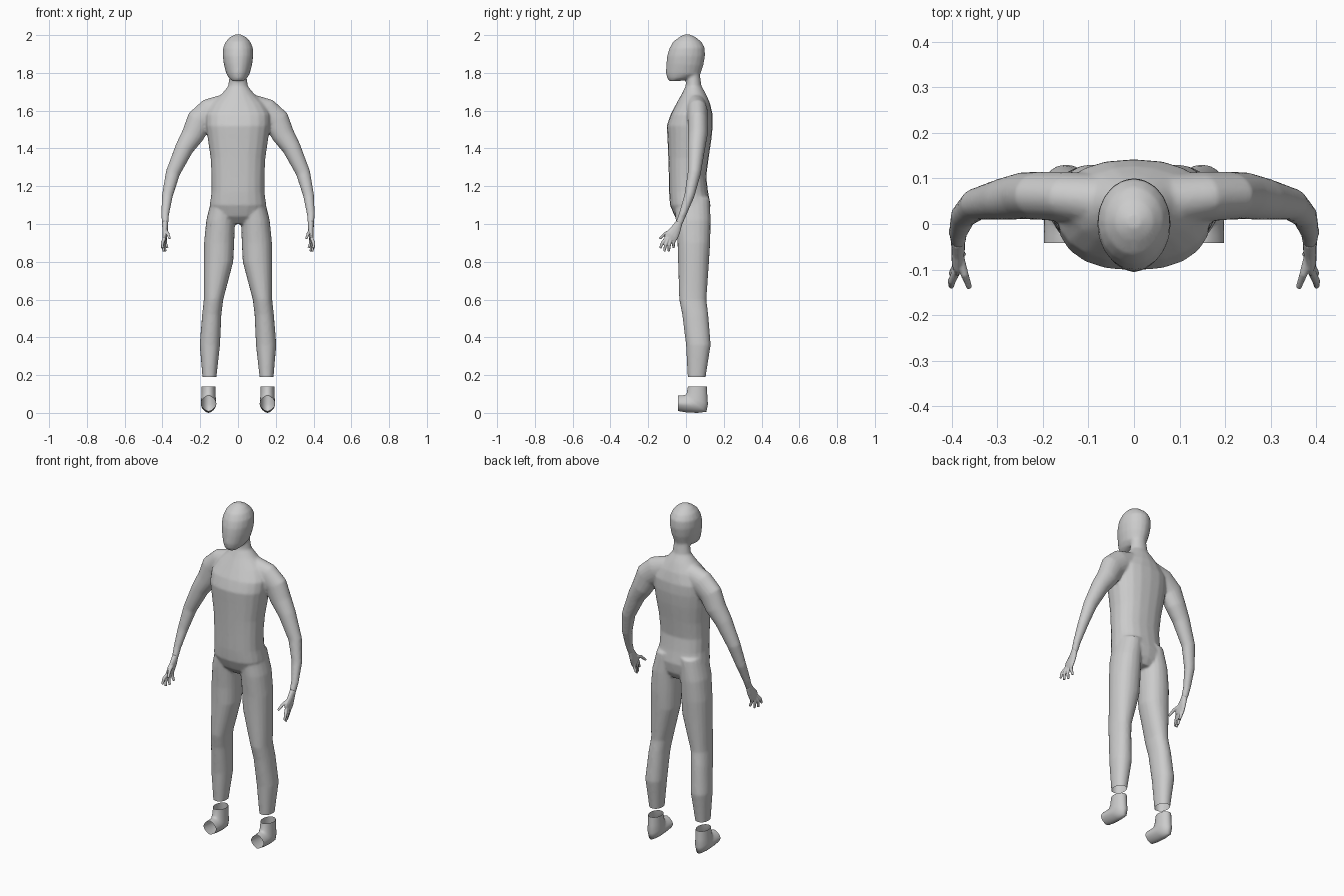
import bpy, bmesh, math
from mathutils import Vector as V

if "Cube" in bpy.data.objects:
    bpy.data.objects.remove(bpy.data.objects["Cube"])

grey = bpy.data.materials.new("plain grey")
grey.diffuse_color = (0.6, 0.6, 0.6, 1)
grey.use_nodes = True
grey.node_tree.nodes["Principled BSDF"].inputs["Base Color"].default_value = grey.diffuse_color


def loft(bm, rings, caps=True, sides=20):
    """Skin a tube over rings of (centre, half axis, half axis, squareness)."""
    loops = []
    for c, u, v, p in rings:
        pts = []
        for i in range(sides):
            a = 2 * math.pi * i / sides
            ca, sa = math.cos(a), math.sin(a)
            pts.append(bm.verts.new(c + u * math.copysign(abs(ca) ** p, ca)
                                    + v * math.copysign(abs(sa) ** p, sa)))
        loops.append(pts)
    for a, b in zip(loops, loops[1:]):
        for i in range(sides):
            j = (i + 1) % sides
            bm.faces.new((a[i], a[j], b[j], b[i]))
    if caps:
        bm.faces.new(loops[0][::-1])
        bm.faces.new(loops[-1])


def slice_ring(x, rx, front, back, p=1.0):
    """Ring spanning front to back points (y, z), rx wide each side of x."""
    f, b = V((x, *front)), V((x, *back))
    return (f + b) / 2, V((rx, 0, 0)), (b - f) / 2, p


def limb(bm, pts, **kw):
    """Tube along (x, y, z, width radius, depth radius) points."""
    cs = [V(q[:3]) for q in pts]
    rings = []
    for i, q in enumerate(pts):
        t = (cs[min(i + 1, len(cs) - 1)] - cs[max(i - 1, 0)]).normalized()
        side = t.cross(V((0, 1, 0))).normalized()
        rings.append((cs[i], side * q[3], side.cross(t) * q[4], 1.0))
    loft(bm, rings, **kw)


def finish(name, bm):
    bmesh.ops.recalc_face_normals(bm, faces=bm.faces)
    for f in bm.faces:
        f.smooth = True
    me = bpy.data.meshes.new(name)
    bm.to_mesh(me)
    bm.free()
    me.materials.append(grey)
    ob = bpy.data.objects.new(name, me)
    bpy.context.collection.objects.link(ob)
    return ob


def fuse(ob, voxel, smooth, cut_z=None):
    """Merge overlapping tubes into one skin, optionally open it below cut_z."""
    m = ob.modifiers.new("merge", 'REMESH')
    m.mode, m.voxel_size, m.use_smooth_shade = 'VOXEL', voxel, True
    m = ob.modifiers.new("blend", 'SMOOTH')
    m.factor, m.iterations = 0.5, smooth
    m = ob.modifiers.new("reduce", 'DECIMATE')
    m.ratio = 0.4
    dg = bpy.context.evaluated_depsgraph_get()
    me = bpy.data.meshes.new_from_object(ob.evaluated_get(dg))
    ob.modifiers.clear()
    bm = bmesh.new()
    bm.from_mesh(me)
    if cut_z is not None:
        bmesh.ops.bisect_plane(bm, geom=bm.verts[:] + bm.edges[:] + bm.faces[:],
                               plane_co=(0, 0, cut_z), plane_no=(0, 0, 1), clear_inner=True)
    for f in bm.faces:
        f.smooth = True
        f.material_index = 0
    bm.to_mesh(me)
    bm.free()
    me.materials.clear()
    me.materials.append(grey)
    ob.data = me


body = bmesh.new()

# Torso and neck: z, half width, front y, back y
torso = [(1.0, .06, -.02, .10), (1.04, .125, -.06, .122), (1.10, .15, -.085, .13),
         (1.17, .14, -.09, .117), (1.25, .14, -.091, .107), (1.35, .145, -.094, .12),
         (1.45, .16, -.098, .135), (1.52, .17, -.102, .142), (1.58, .17, -.082, .141),
         (1.64, .14, -.05, .127), (1.69, .085, -.022, .105), (1.73, .052, -.002, .082),
         (1.78, .046, 0, .075), (1.84, .042, 0, .07)]
loft(body, [slice_ring(0, r, (f, z), (b, z), .85 if z < 1.6 else 1) for z, r, f, b in torso])

# Head: half width, front (y, z), back (y, z)
head = [(.028, (-.088, 1.756), (-.04, 1.756)), (.048, (-.1, 1.773), (.03, 1.77)),
        (.062, (-.106, 1.80), (.075, 1.79)), (.075, (-.104, 1.85), (.092, 1.84)),
        (.081, (-.1, 1.89), (.101, 1.89)), (.079, (-.088, 1.93), (.099, 1.935)),
        (.065, (-.068, 1.965), (.081, 1.965)), (.042, (-.035, 1.99), (.05, 1.99)),
        (.016, (-.01, 2.003), (.02, 2.003))]
loft(body, [slice_ring(0, *h) for h in head])

# Legs: z, inner x, outer x, front y, back y
legs = [(1.14, .005, .138, -.06, .125), (1.02, .016, .168, -.055, .131),
        (.9, .02, .18, -.045, .128), (.8, .025, .181, -.042, .122),
        (.6, .078, .181, -.036, .108), (.52, .088, .19, -.02, .118),
        (.36, .095, .203, 0, .131), (.19, .114, .188, .009, .104), (.16, .117, .186, .01, .102)]
# Arms: x, y, z, width radius, depth radius
arm = [(.06, .05, 1.62, .07, .06), (.15, .06, 1.59, .075, .055), (.205, .062, 1.545, .07, .053),
       (.24, .062, 1.47, .06, .052), (.285, .055, 1.40, .049, .046), (.345, .044, 1.27, .038, .035),
       (.374, .018, 1.15, .029, .027), (.386, -.018, 1.05, .021, .020), (.386, -.038, 1.0, .017, .019)]
# Palm, thumb and fingers: same layout as the arms
palm = [(.386, -.035, 1.01, .016, .018), (.386, -.055, .97, .015, .028),
        (.388, -.075, .94, .013, .036), (.388, -.085, .92, .010, .034)]
digits = [((.382, -.07, .965), (.372, -.11, .95), (.361, -.14, .922)),
          ((.390, -.105, .925), (.400, -.125, .90), (.401, -.137, .872)),
          ((.390, -.093, .925), (.398, -.108, .89), (.394, -.115, .855)),
          ((.388, -.080, .925), (.392, -.088, .89), (.384, -.092, .855)),
          ((.386, -.065, .93), (.385, -.066, .90), (.374, -.066, .873))]
# Feet: half width, front/top (y, z), back/bottom (y, z), squareness
foot = [(.036, (.01, .14), (.110, .14), 1), (.037, (.004, .105), (.113, .09), 1),
        (.039, (-.002, .096), (.116, .045), 1), (.040, (-.008, .094), (.108, .006), 1.1),
        (.041, (-.016, .093), (.06, .0), 1.2), (.041, (-.028, .093), (.0, .003), 1.25),
        (.041, (-.042, .091), (-.042, .010), 1.25)]

for s, side in ((-1, "right"), (1, "left")):
    def flip(q):
        return (q[0] * s, *q[1:])
    loft(body, [slice_ring(s * (i + o) / 2, (o - i) / 2, (f, z), (b, z), .92)
                for z, i, o, f, b in legs])
    limb(body, [flip(q) for q in arm])

    hand = bmesh.new()
    limb(hand, [flip(q) for q in palm], sides=12)
    for d in digits:
        limb(hand, [(*flip(q), r, r) for q, r in zip(d, (.0095, .009, .0065))], sides=8)
    fuse(finish(side + "_hand", hand), .003, 2)

    shoe = bmesh.new()
    loft(shoe, [slice_ring(s * .156, *f) for f in foot], caps=False, sides=24)
    finish(side + "_foot", shoe)

# Head, torso, arms and legs become one skin with open ankles
fuse(finish("body", body), .007, 5, cut_z=.19)
